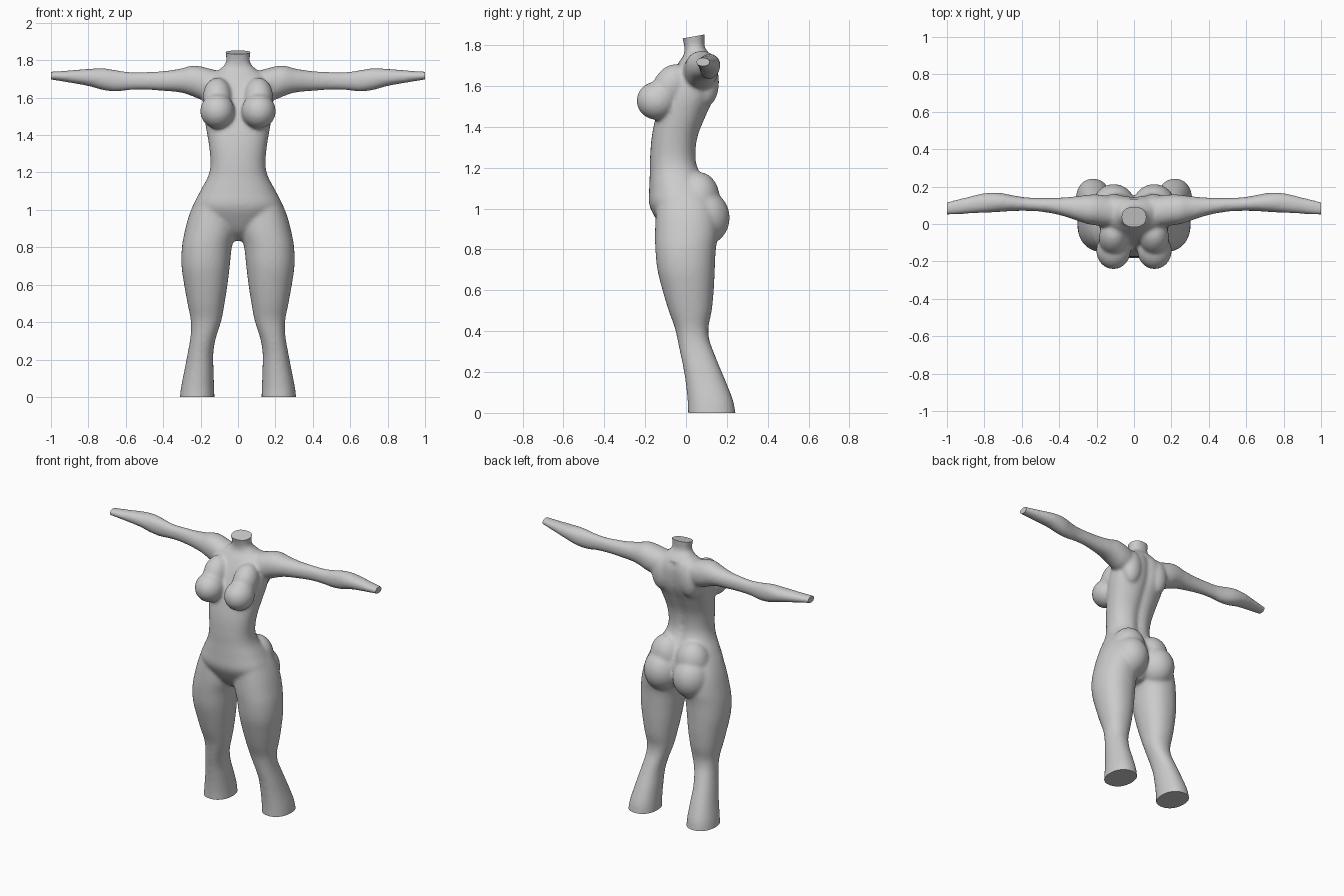
import bpy, bmesh
from math import sin, cos, pi, exp
from mathutils import Vector

if "Cube" in bpy.data.objects:
    bpy.data.objects.remove(bpy.data.objects["Cube"])

parts = []


def catmull(p0, p1, p2, p3, t):
    return [0.5 * (2 * b + (c - a) * t + (2 * a - 5 * b + 4 * c - d) * t * t
                   + (3 * b - a - 3 * c + d) * t ** 3) for a, b, c, d in zip(p0, p1, p2, p3)]


def loft(name, rings, place, power=2.2, sides=40, steps=5):
    """Smooth skin through rings (t, a_min, a_max, b_min, b_max)."""
    fine = []
    for i in range(len(rings) - 1):
        q = [rings[max(0, min(len(rings) - 1, i + k))] for k in (-1, 0, 1, 2)]
        fine += [catmull(*q, s / steps) for s in range(steps)]
    fine.append(rings[-1])
    bm = bmesh.new()
    loops = []
    for t, a0, a1, b0, b1 in fine:
        loop = []
        for k in range(sides):
            c, s = cos(2 * pi * k / sides), sin(2 * pi * k / sides)
            c = abs(c) ** (2 / power) * (1 if c > 0 else -1)
            s = abs(s) ** (2 / power) * (1 if s > 0 else -1)
            loop.append(bm.verts.new(place(t, (a0 + a1) / 2 + c * (a1 - a0) / 2,
                                           (b0 + b1) / 2 + s * (b1 - b0) / 2)))
        loops.append(loop)
    for l0, l1 in zip(loops, loops[1:]):
        for k in range(sides):
            j = (k + 1) % sides
            bm.faces.new((l0[k], l0[j], l1[j], l1[k]))
    bm.faces.new(loops[0])
    bm.faces.new(loops[-1])
    bmesh.ops.recalc_face_normals(bm, faces=bm.faces)
    me = bpy.data.meshes.new(name)
    bm.to_mesh(me)
    bm.free()
    ob = bpy.data.objects.new(name, me)
    bpy.context.collection.objects.link(ob)
    parts.append(ob)


def blob(name, loc, radii, rot=(0, 0, 0)):
    bpy.ops.mesh.primitive_uv_sphere_add(segments=40, ring_count=24, location=loc, rotation=rot)
    ob = bpy.context.object
    ob.name, ob.scale = name, radii
    parts.append(ob)


# Torso and neck, with a groove along the spine
def torso_place(t, a, b):
    groove = 0.016 * exp(-(a / 0.03) ** 2) if b > 0.02 and 0.95 < t < 1.72 else 0
    return a, b - groove, t


torso = [(1.89, .072, -.03, .092), (1.85, .068, -.022, .092), (1.79, .064, -.008, .092),
         (1.75, .10, -.012, .122), (1.71, .16, -.04, .145), (1.65, .185, -.075, .155),
         (1.55, .188, -.12, .143), (1.45, .173, -.148, .10), (1.35, .156, -.168, .062),
         (1.25, .147, -.176, .052), (1.18, .16, -.177, .072), (1.10, .202, -.18, .125),
         (1.02, .235, -.18, .155), (.95, .19, -.148, .15), (.88, .09, -.10, .12),
         (.835, .03, -.04, .07)]
loft("torso", [(z, -w, w, f, b) for z, w, f, b in torso], torso_place, 2.3)

leg = [(1.12, .03, .185, -.13, .09), (1.05, .012, .228, -.142, .13), (.97, .008, .262, -.148, .155),
       (.88, .012, .286, -.152, .158), (.80, .033, .300, -.150, .146), (.70, .044, .302, -.140, .141),
       (.60, .056, .288, -.115, .136), (.50, .072, .270, -.085, .126), (.42, .086, .254, -.056, .110),
       (.36, .104, .251, -.042, .114), (.30, .122, .257, -.030, .135), (.23, .132, .270, -.015, .163),
       (.15, .131, .285, -.002, .197), (.06, .128, .303, .008, .231), (0, .126, .311, .010, .242),
       (-.04, .126, .315, .012, .248)]
arm = [(.06, .00, .12, 1.62, 1.735), (.14, -.015, .150, 1.585, 1.752), (.20, -.008, .158, 1.59, 1.768),
       (.25, .000, .156, 1.61, 1.771), (.31, .020, .148, 1.628, 1.755), (.40, .048, .141, 1.636, 1.742),
       (.50, .066, .140, 1.642, 1.737), (.58, .070, .143, 1.640, 1.737), (.65, .069, .154, 1.633, 1.747),
       (.72, .064, .167, 1.640, 1.757), (.80, .060, .165, 1.662, 1.754), (.90, .054, .142, 1.680, 1.746),
       (1.0, .048, .118, 1.696, 1.739), (1.04, .046, .110, 1.70, 1.737)]

for side, s in (("left", 1), ("right", -1)):
    loft(side + "_leg", leg, lambda t, a, b: (s * a, b, t), 2.2)
    loft(side + "_arm", arm, lambda t, a, b: (s * t, a, b), 2.1)
    # Breast with the slope that joins it to the chest
    blob(side + "_breast", (s * .11, -.142, 1.528), (.092, .1, .094))
    blob(side + "_chest", (s * .11, -.075, 1.60), (.078, .085, .115), (-.55, 0, 0))
    blob(side + "_shoulder_blade", (s * .105, .10, 1.62), (.07, .062, .12))
    blob(side + "_buttock", (s * .108, .09, .955), (.118, .124, .135))
    blob(side + "_upper_buttock", (s * .095, .06, 1.05), (.11, .105, .13))

# Fuse the parts into one smooth body
bpy.ops.object.select_all(action='DESELECT')
for ob in parts:
    ob.select_set(True)
body = parts[0]
bpy.context.view_layer.objects.active = body
bpy.ops.object.join()
body.name = "body"
fuse = body.modifiers.new("fuse", 'REMESH')
fuse.mode, fuse.voxel_size = 'VOXEL', .009
soften = body.modifiers.new("soften", 'SMOOTH')
soften.factor, soften.iterations = .5, 14
bpy.ops.object.convert(target='MESH')

# Flat cuts at the ankles, wrists and neck
bm = bmesh.new()
bm.from_mesh(body.data)
for co, no in (((0, 0, 0), (0, 0, -1)), ((1, 0, 0), (1, 0, 0)), ((-1, 0, 0), (-1, 0, 0)),
               ((0, .035, 1.842), (0, -.18, 1))):
    cut = bmesh.ops.bisect_plane(bm, geom=bm.verts[:] + bm.edges[:] + bm.faces[:], plane_co=co,
                                 plane_no=Vector(no).normalized(), clear_outer=True)
    rim = [e for e in cut['geom_cut'] if isinstance(e, bmesh.types.BMEdge)]
    bmesh.ops.holes_fill(bm, edges=rim, sides=0)
bmesh.ops.recalc_face_normals(bm, faces=bm.faces)
bm.to_mesh(body.data)
bm.free()
bpy.ops.object.shade_smooth_by_angle(angle=.7)
